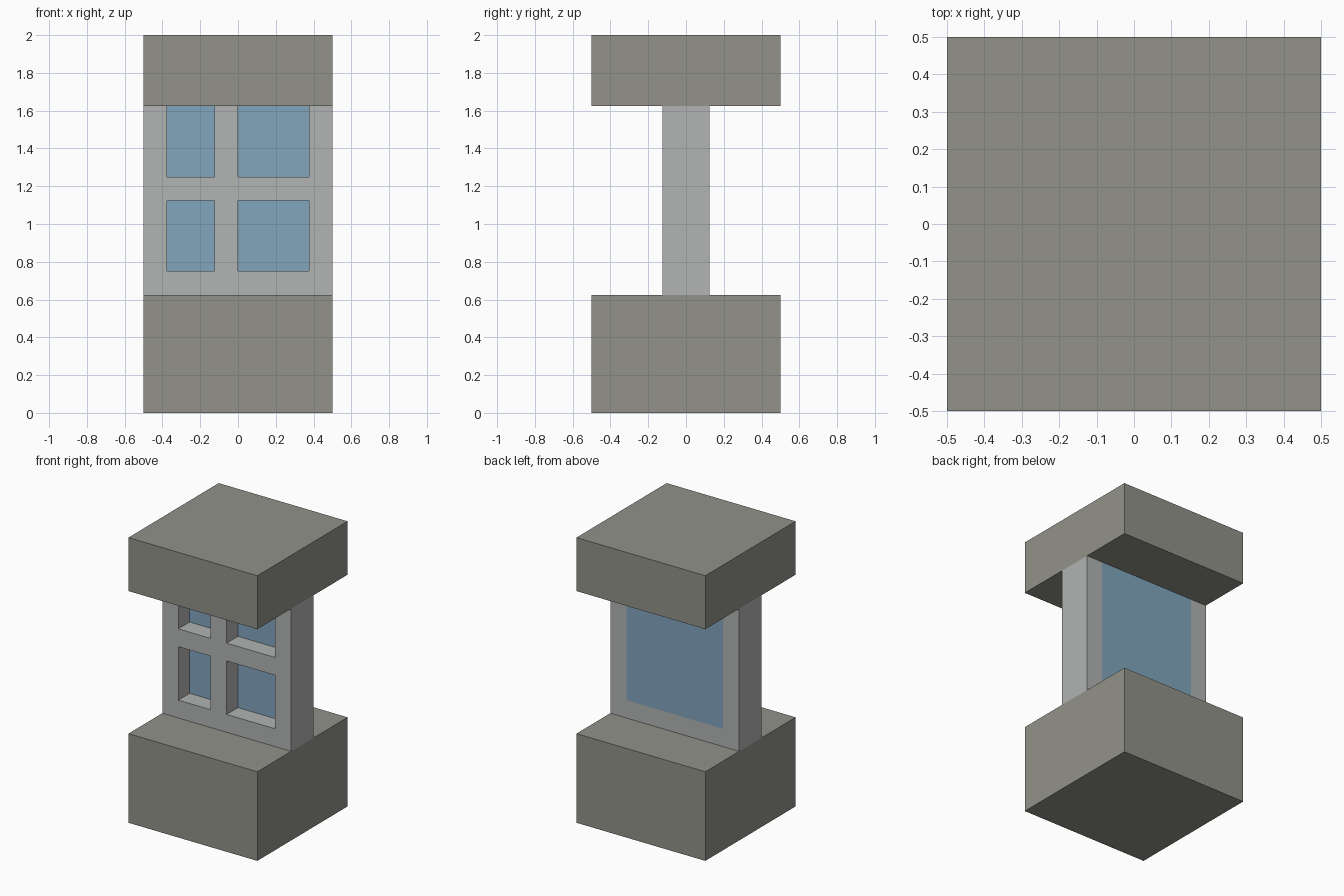
import bpy, bmesh
from mathutils import Vector

cube = bpy.data.objects.get("Cube")
if cube:
    bpy.data.objects.remove(cube, do_unlink=True)


def make_material(name, srgb):
    """Flat material from 0-255 sRGB values, stored as linear."""
    col = [((c / 255 + 0.055) / 1.055) ** 2.4 for c in srgb] + [1.0]
    mat = bpy.data.materials.new(name)
    mat.use_nodes = True
    mat.diffuse_color = col
    bsdf = next(n for n in mat.node_tree.nodes if n.type == 'BSDF_PRINCIPLED')
    bsdf.inputs["Base Color"].default_value = col
    bsdf.inputs["Roughness"].default_value = 0.9
    return mat


stone = make_material("warm grey stone", (146, 146, 138))
paint = make_material("light grey frame", (178, 180, 179))
blue = make_material("blue glass", (130, 166, 190))


def add_object(name, bm, mat):
    bmesh.ops.remove_doubles(bm, verts=bm.verts, dist=1e-5)
    bmesh.ops.recalc_face_normals(bm, faces=bm.faces)
    mesh = bpy.data.meshes.new(name)
    bm.to_mesh(mesh)
    bm.free()
    mesh.materials.append(mat)
    obj = bpy.data.objects.new(name, mesh)
    bpy.context.collection.objects.link(obj)
    return obj


def box(name, lo, hi, mat):
    lo, hi = Vector(lo), Vector(hi)
    bm = bmesh.new()
    bmesh.ops.create_cube(bm, size=1)
    bmesh.ops.scale(bm, vec=hi - lo, verts=bm.verts)
    bmesh.ops.translate(bm, vec=(lo + hi) / 2, verts=bm.verts)
    return add_object(name, bm, mat)


def cell_solid(name, cuts, filled, mat):
    """Closed skin around the filled cells of an uneven grid."""
    counts = [len(c) - 1 for c in cuts]
    solid = {(i, j, k) for i in range(counts[0]) for j in range(counts[1])
             for k in range(counts[2]) if filled(i, j, k)}
    bm = bmesh.new()
    for cell in solid:
        for axis in range(3):
            a, b = (axis + 1) % 3, (axis + 2) % 3
            for side in (0, 1):
                neighbour = list(cell)
                neighbour[axis] += 2 * side - 1
                if tuple(neighbour) in solid:
                    continue
                verts = []
                for da, db in ((0, 0), (1, 0), (1, 1), (0, 1)):
                    p = [0, 0, 0]
                    p[axis] = cuts[axis][cell[axis] + side]
                    p[a] = cuts[a][cell[a] + da]
                    p[b] = cuts[b][cell[b] + db]
                    verts.append(bm.verts.new(p))
                bm.faces.new(verts if side else verts[::-1])
    return add_object(name, bm, mat)


# Stone blocks below and above the window
box("base_block", (-0.5, -0.5, 0), (0.5, 0.5, 0.625), stone)
box("top_block", (-0.5, -0.5, 1.625), (0.5, 0.5, 2), stone)

# Window frame: four openings in front, one wide rebate behind for the glass
x_cuts = (-0.5, -0.375, -0.125, 0, 0.375, 0.5)
y_cuts = (-0.125, 0, 0.125)
z_cuts = (0.625, 0.75, 1.125, 1.25, 1.625)


def is_frame(i, j, k):
    if j == 0:
        return not (i in (1, 3) and k in (1, 3))
    return i in (0, 4) or k == 0


cell_solid("window_frame", (x_cuts, y_cuts, z_cuts), is_frame, paint)

# Glass slab, flush with the back of the frame
box("window_glass", (-0.375, 0, 0.75), (0.375, 0.125, 1.625), blue)
